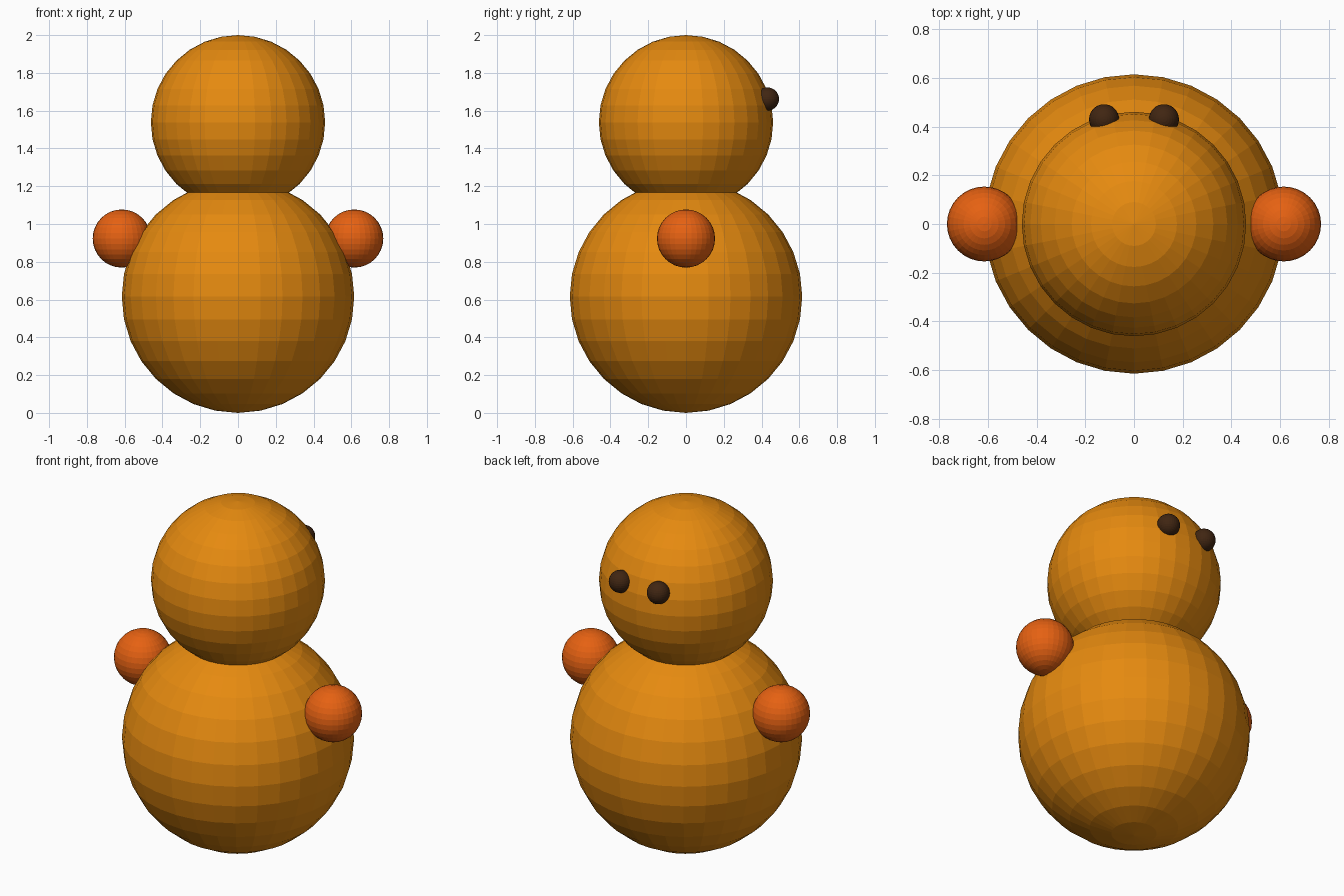
import bpy

if "Cube" in bpy.data.objects:
    bpy.data.objects.remove(bpy.data.objects["Cube"])

U = 1 / 13  # design unit: the figure is 26 units tall


def material(name, rgb):
    m = bpy.data.materials.new(name)
    m.diffuse_color = (*rgb, 1)
    m.use_nodes = True
    m.node_tree.nodes["Principled BSDF"].inputs["Base Color"].default_value = m.diffuse_color
    return m


amber = material("amber", (0.79, 0.255, 0.005))
orange = material("orange", (0.79, 0.12, 0.006))
brown = material("dark_brown", (0.052, 0.019, 0.006))


def ball(name, radius, location, mat):
    """Flat-shaded UV sphere, sizes in design units."""
    bpy.ops.mesh.primitive_uv_sphere_add(
        segments=32, ring_count=16, radius=radius * U,
        location=[c * U for c in location])
    ob = bpy.context.object
    ob.name = name
    ob.data.materials.append(mat)
    return ob


# Body and head
ball("body", 8, (0, 0, 8), amber)
ball("head", 6, (0, 0, 20), amber)

# Hands at the sides and eyes on the +y side of the head
for side, s in (("left", -1), ("right", 1)):
    ball(side + "_hand", 2, (8 * s, 0, 12), orange)
    ball(side + "_eye", 0.8, (1.6 * s, 5.6, 21.6), brown)
